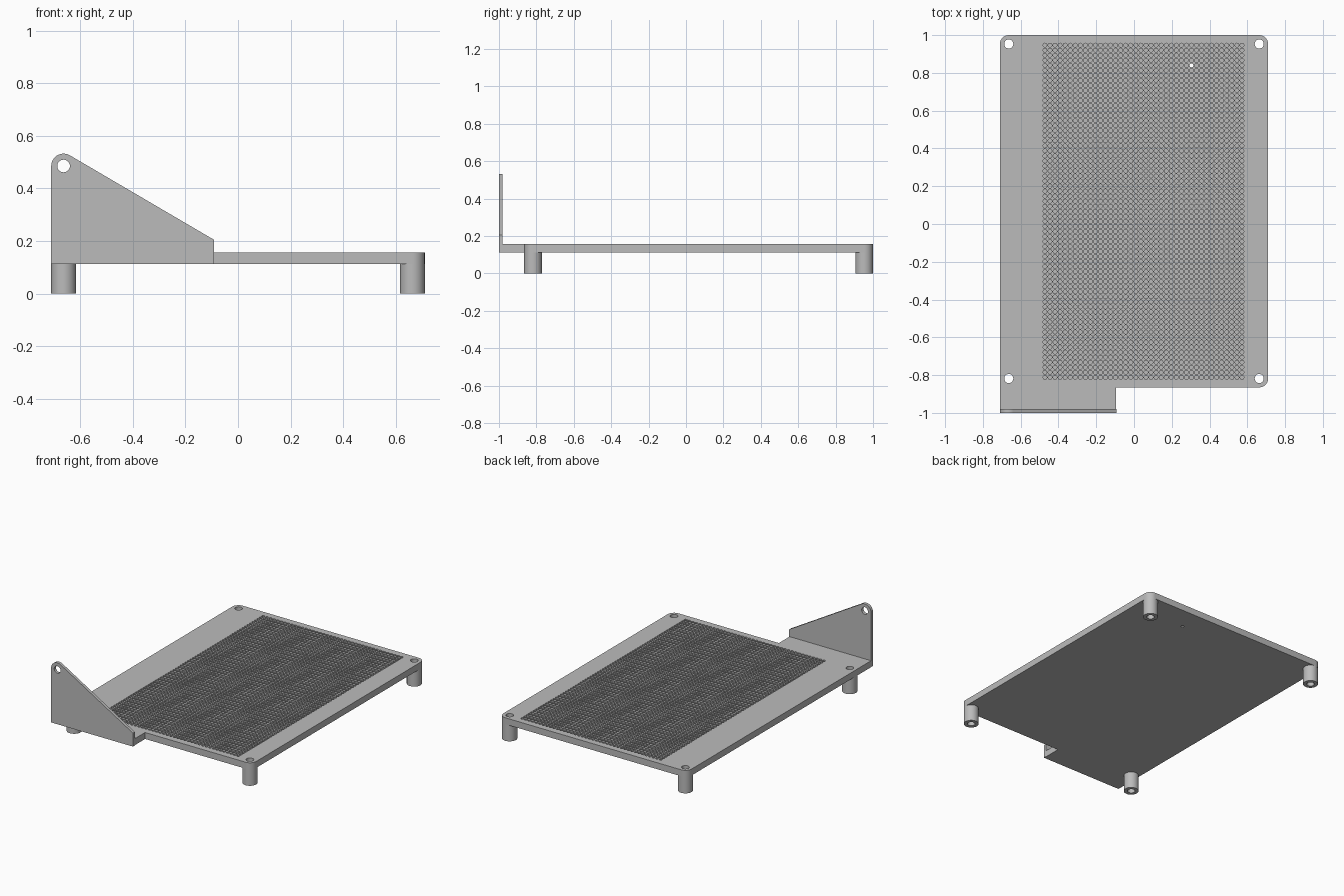
import bpy, bmesh
from math import cos, sin, pi, radians
from mathutils import Matrix, Vector

if "Cube" in bpy.data.objects:
    bpy.data.objects.remove(bpy.data.objects["Cube"])

GREY = bpy.data.materials.new("plain grey")
GREY.use_nodes = True
GREY.diffuse_color = (0.5, 0.5, 0.5, 1)
GREY.node_tree.nodes["Principled BSDF"].inputs["Base Color"].default_value = (0.5, 0.5, 0.5, 1)

HALF_W, FRONT, BACK = 0.71, -0.865, 1.0
UNDER, TOP = 0.113, 0.157
LEG_R, BORE_R = 0.047, 0.024
WALL_T = 0.02
PANEL_X, PANEL_Y = (-0.485, 0.585), (-0.825, 0.96)
COLS, ROWS = 40, 67
PIT_FLOOR = 0.125


def make(name, bm):
    bmesh.ops.recalc_face_normals(bm, faces=bm.faces)
    mesh = bpy.data.meshes.new(name)
    bm.to_mesh(mesh)
    bm.free()
    mesh.materials.append(GREY)
    obj = bpy.data.objects.new(name, mesh)
    bpy.context.collection.objects.link(obj)
    return obj


def prism(name, outline, low, high, upright=False):
    """Extrude a flat outline; upright outlines lie in xz and extrude along y."""
    bm = bmesh.new()
    place = (lambda u, v: (u, low, v)) if upright else (lambda u, v: (u, v, low))
    face = bm.faces.new([bm.verts.new(place(u, v)) for u, v in outline])
    new = bmesh.ops.extrude_face_region(bm, geom=[face])["geom"]
    push = Vector((0, high - low, 0)) if upright else Vector((0, 0, high - low))
    bmesh.ops.translate(bm, vec=push, verts=[g for g in new if isinstance(g, bmesh.types.BMVert)])
    return make(name, bm)


def arc(cx, cy, r, start, end, steps=12):
    angles = [radians(start + (end - start) * i / steps) for i in range(steps + 1)]
    return [(cx + r * cos(a), cy + r * sin(a)) for a in angles]


def circle(cx, cy, r, sides=32):
    return arc(cx, cy, r, 0, 360, sides)[:-1]


def rectangle(x0, x1, y0, y1):
    return [(x0, y0), (x1, y0), (x1, y1), (x0, y1)]


def cut(obj, cutter):
    mod = obj.modifiers.new("cut", "BOOLEAN")
    mod.operation, mod.solver, mod.object = "DIFFERENCE", "EXACT", cutter
    cutter.hide_render = True
    select(obj)
    bpy.ops.object.modifier_apply(modifier=mod.name)
    bpy.data.objects.remove(cutter)


def select(obj):
    bpy.ops.object.select_all(action="DESELECT")
    obj.select_set(True)
    bpy.context.view_layer.objects.active = obj


def smooth(obj):
    select(obj)
    bpy.ops.object.shade_smooth_by_angle(angle=radians(30))


# Base plate with three rounded corners and a tongue under the bracket
cx, cy_front, cy_back = HALF_W - LEG_R, FRONT + LEG_R, BACK - LEG_R
outline = (arc(cx, cy_front, LEG_R, -90, 0) + arc(cx, cy_back, LEG_R, 0, 90)
           + arc(-cx, cy_back, LEG_R, 90, 180)
           + [(-HALF_W, -BACK + WALL_T), (-0.095, -BACK + WALL_T), (-0.095, FRONT)])
plate = prism("base_plate", outline, UNDER, TOP)

# Recess whose floor closes the perforations
cut(plate, prism("recess_cutter", rectangle(*PANEL_X, *PANEL_Y), PIT_FLOOR, TOP + 0.1))

# Four hollow legs, bored through the plate
for side, sx in (("left", 1), ("right", -1)):
    for end, y in (("front", cy_front), ("back", cy_back)):
        leg = prism(f"{end}_{side}_leg", circle(sx * cx, y, LEG_R), 0, UNDER)
        for part in (leg, plate):
            cut(part, prism("bore_cutter", circle(sx * cx, y, BORE_R), -0.1, TOP + 0.1))
        smooth(leg)

# Perforated panel: a grid of square cells, each with an eight-sided pit
bm = bmesh.new()
px = (PANEL_X[1] - PANEL_X[0]) / COLS
py = (PANEL_Y[1] - PANEL_Y[0]) / ROWS
pit_r = 0.4 * px
for i in range(COLS):
    for j in range(ROWS):
        x, y = PANEL_X[0] + (i + 0.5) * px, PANEL_Y[0] + (j + 0.5) * py
        rim, lip, foot = [], [], []
        for k in range(8):
            c, s = cos(k * pi / 4), sin(k * pi / 4)
            rim.append(bm.verts.new((x + round(c) * px / 2, y + round(s) * py / 2, TOP)))
            lip.append(bm.verts.new((x + c * pit_r, y + s * pit_r, TOP)))
            foot.append(bm.verts.new((x + c * pit_r, y + s * pit_r, PIT_FLOOR)))
        for k in range(8):
            n = (k + 1) % 8
            bm.faces.new((rim[k], rim[n], lip[n], lip[k]))
            bm.faces.new((lip[k], lip[n], foot[n], foot[k]))
bmesh.ops.remove_doubles(bm, verts=bm.verts, dist=0.0005)
panel = make("perforated_panel", bm)
# Keep the open surface facing up
if sum(p.normal.z for p in panel.data.polygons) < 0:
    panel.data.flip_normals()

# One pit goes right through
hx, hy = PANEL_X[0] + 29.5 * px, PANEL_Y[0] + 62.5 * py
cut(plate, prism("pinhole_cutter", circle(hx, hy, pit_r, 8), 0, TOP + 0.1))
smooth(plate)

# Upright sloping bracket with a rounded, drilled tip
tip_x, tip_z = -cx, 0.485
profile = [(-HALF_W, UNDER), (-0.092, UNDER), (-0.092, 0.205)] + arc(tip_x, tip_z, LEG_R, 60, 180)
bracket = prism("bracket", profile, -BACK, -BACK + WALL_T, upright=True)
cut(bracket, prism("eye_cutter", circle(tip_x, tip_z, BORE_R), -BACK - 0.1, -BACK + 0.1, upright=True))
smooth(bracket)
